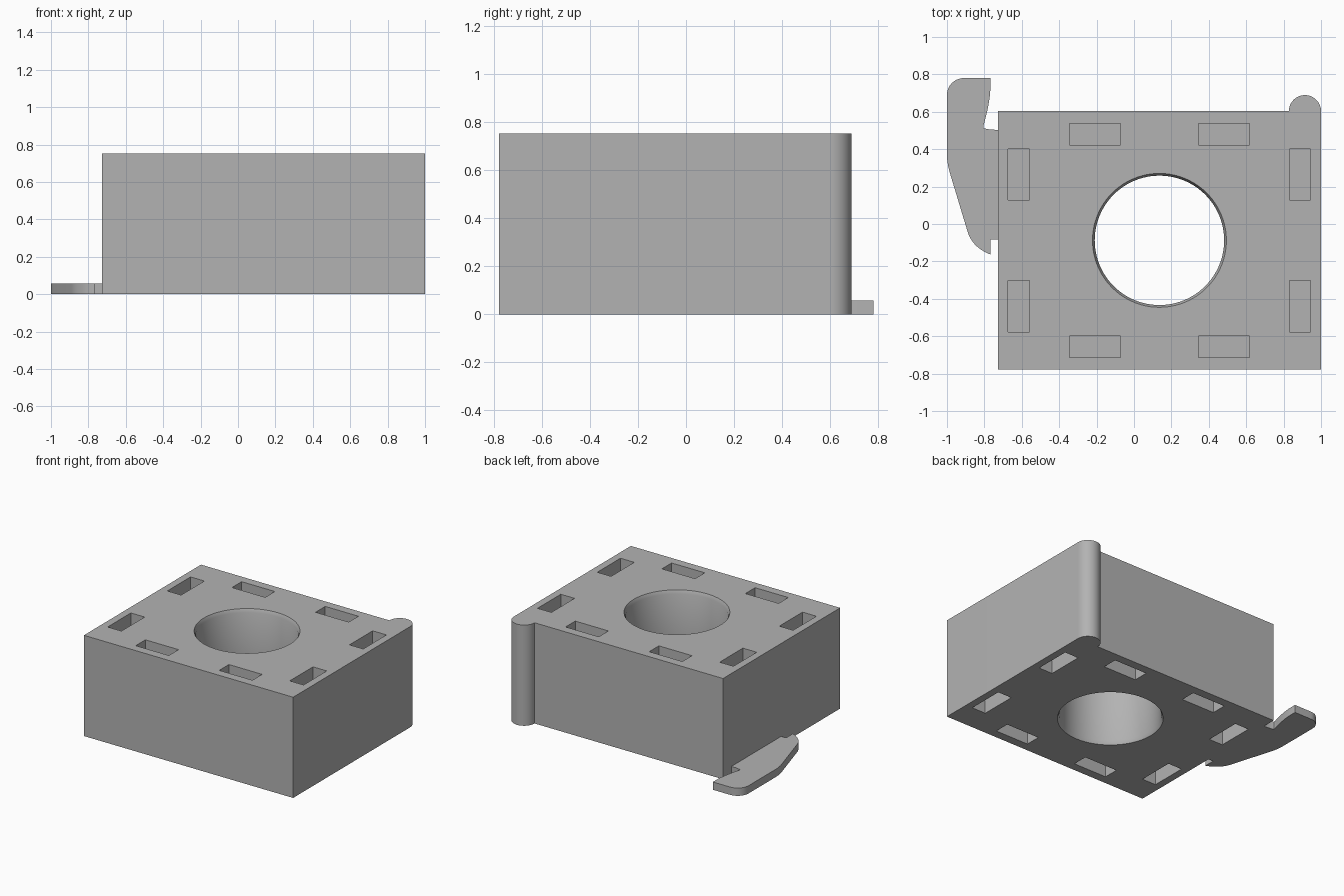
import bpy, bmesh
from math import cos, sin, pi, radians
from mathutils import Matrix, Vector

if "Cube" in bpy.data.objects:
    bpy.data.objects.remove(bpy.data.objects["Cube"])

X0, X1, Y0, Y1, H = -0.728, 1.0, -0.778, 0.603, 0.752
CX, CY = (X0 + X1) / 2, (Y0 + Y1) / 2
POCKET_DEPTH = 0.2

grey = bpy.data.materials.new("plain grey")
grey.use_nodes = True
colour = (0.45, 0.45, 0.45, 1)
grey.diffuse_color = colour
grey.node_tree.nodes["Principled BSDF"].inputs["Base Color"].default_value = colour


def arc(cx, cy, r, a0, a1, n):
    """Points along an arc, angles in degrees."""
    angles = [radians(a0 + (a1 - a0) * i / n) for i in range(n + 1)]
    return [(cx + r * cos(a), cy + r * sin(a)) for a in angles]


def bezier(p0, p1, p2, n):
    """Points along a quadratic curve."""
    p0, p1, p2 = Vector(p0), Vector(p1), Vector(p2)
    ts = [i / n for i in range(n + 1)]
    return [tuple(p0 * (1 - t) ** 2 + p1 * 2 * t * (1 - t) + p2 * t * t) for t in ts]


def make_object(name, bm):
    bmesh.ops.recalc_face_normals(bm, faces=bm.faces)
    mesh = bpy.data.meshes.new(name)
    bm.to_mesh(mesh)
    bm.free()
    mesh.materials.append(grey)
    obj = bpy.data.objects.new(name, mesh)
    bpy.context.collection.objects.link(obj)
    return obj


def extrude_outline(name, points, height):
    bm = bmesh.new()
    face = bm.faces.new([bm.verts.new((x, y, 0)) for x, y in points])
    result = bmesh.ops.extrude_face_region(bm, geom=[face])
    top = [g for g in result["geom"] if isinstance(g, bmesh.types.BMVert)]
    bmesh.ops.translate(bm, verts=top, vec=(0, 0, height))
    return make_object(name, bm)


def smooth(obj):
    bpy.ops.object.select_all(action="DESELECT")
    obj.select_set(True)
    bpy.context.view_layer.objects.active = obj
    bpy.ops.object.shade_smooth_by_angle(angle=radians(30))


# Block with a round hinge post on its back corner
r = 0.086
outline = [(X0, Y0), (X1, Y0)] + arc(X1 - r, Y1, r, 0, 180, 32) + [(X0, Y1)]
block = extrude_outline("block", outline, H)

# Cutter for the eight blind pockets on both the top and the bottom
bm = bmesh.new()
for sx in (-1, 1):
    for sy in (-1, 1):
        for dx, dy, w, d in ((0.345, 0.568, 0.274, 0.114), (0.752, 0.352, 0.114, 0.274)):
            for z in (0, H):
                place = Matrix.Translation((CX + sx * dx, CY + sy * dy, z))
                size = Matrix.Diagonal((w, d, 2 * POCKET_DEPTH, 1))
                bmesh.ops.create_cube(bm, size=1, matrix=place @ size)

# Cutter for the central bore, chamfered at both ends
bore, rim, chamfer, over = 0.346, 0.358, 0.025, 0.05
rings = []
for radius, z in ((rim, -over), (rim, 0), (bore, chamfer),
                  (bore, H - chamfer), (rim, H), (rim, H + over)):
    circle = arc(CX, CY, radius, 0, 360, 96)[:-1]
    rings.append([bm.verts.new((x, y, z)) for x, y in circle])
for low, high in zip(rings, rings[1:]):
    for i in range(len(low)):
        bm.faces.new((low[i - 1], low[i], high[i], high[i - 1]))
bm.faces.new(rings[0])
bm.faces.new(rings[-1])
cutter = make_object("cutter", bm)
cutter.hide_render = True

cut = block.modifiers.new("cut", "BOOLEAN")
cut.operation = "DIFFERENCE"
cut.solver = "EXACT"
cut.object = cutter
bpy.context.view_layer.objects.active = block
bpy.ops.object.modifier_apply(modifier="cut")
bpy.data.objects.remove(cutter)
smooth(block)

# Thin latch hook beside the block
hook = [(X0, -0.083), (X0, 0.503)]
hook += bezier((-0.77, 0.505), (-0.79, 0.508), (-0.805, 0.513), 3)
hook += bezier((-0.805, 0.525), (-0.772, 0.64), (-0.768, 0.72), 10)
hook += [(-0.768, 0.78)]
hook += arc(-0.91, 0.69, 0.09, 90, 180, 14)
hook += bezier((-1, 0.36), (-0.998, 0.32), (-0.985, 0.275), 6)
hook += bezier((-0.89, -0.04), (-0.865, -0.125), (-0.768, -0.163), 10)
hook += [(-0.768, -0.083)]
latch = extrude_outline("latch_hook", hook, 0.058)
smooth(latch)
